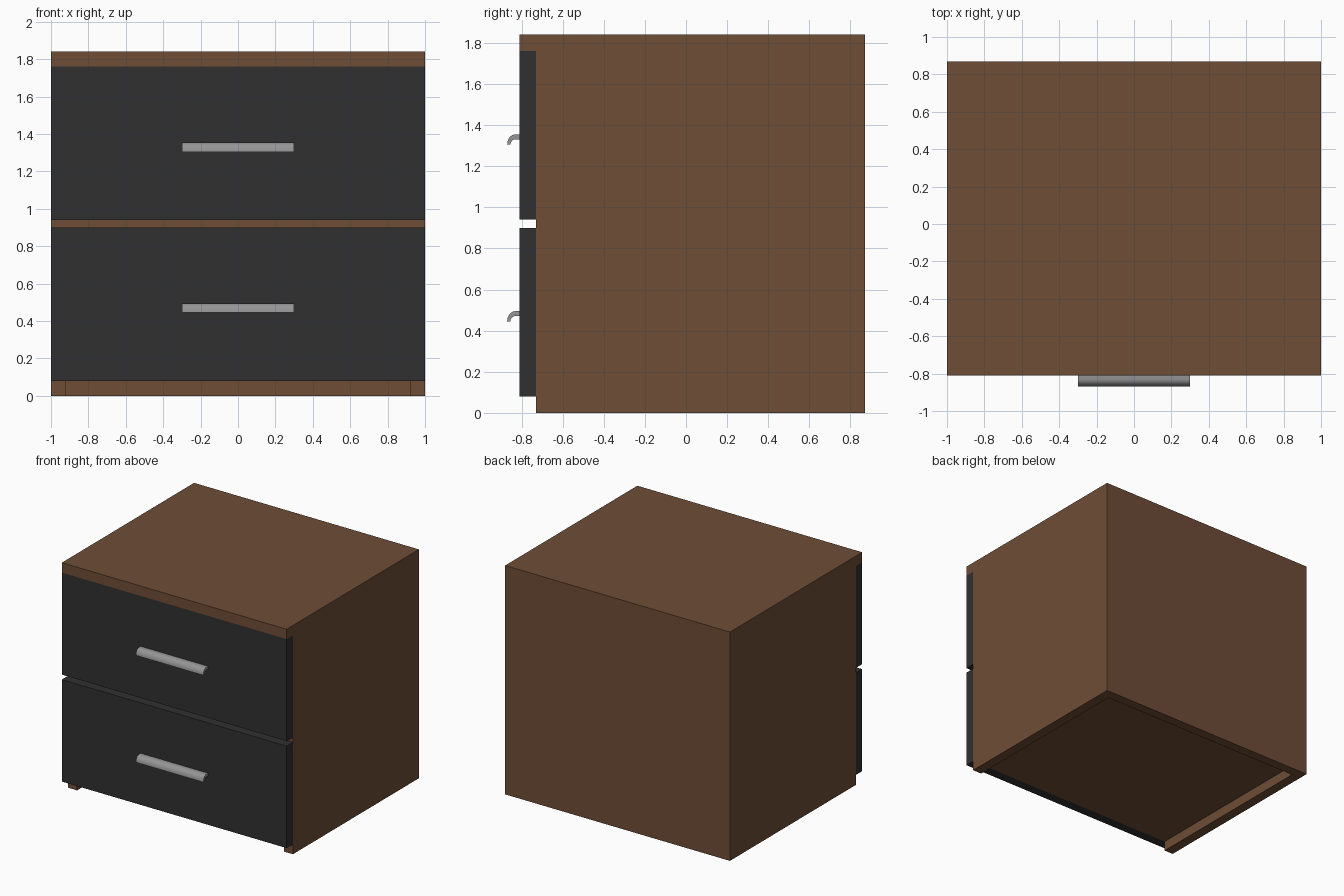
import bpy, bmesh, math

if "Cube" in bpy.data.objects:
    bpy.data.objects.remove(bpy.data.objects["Cube"])


def material(name, rgb):
    m = bpy.data.materials.new(name)
    m.diffuse_color = (*rgb, 1.0)
    m.use_nodes = True
    m.node_tree.nodes["Principled BSDF"].inputs["Base Color"].default_value = m.diffuse_color
    return m


WOOD = material("brown wood", (0.156, 0.074, 0.037))
DARK = material("charcoal front", (0.030, 0.030, 0.030))
METAL = material("grey metal", (0.30, 0.30, 0.30))


def finish(name, bm, mat):
    bmesh.ops.recalc_face_normals(bm, faces=bm.faces)
    me = bpy.data.meshes.new(name)
    bm.to_mesh(me)
    bm.free()
    me.materials.append(mat)
    ob = bpy.data.objects.new(name, me)
    bpy.context.scene.collection.objects.link(ob)
    return ob


def box(name, x0, x1, y0, y1, z0, z1, mat):
    bm = bmesh.new()
    bmesh.ops.create_cube(bm, size=1.0)
    for v in bm.verts:
        v.co = (x1 if v.co.x > 0 else x0,
                y1 if v.co.y > 0 else y0,
                z1 if v.co.z > 0 else z0)
    return finish(name, bm, mat)


T = 0.08                      # board thickness
FRONT, CARCASS, BACK = -0.81, -0.73, 0.87
TOP = 1.84

# Carcass: top, sides, back, raised floor and divider
box("top_board", -1, 1, FRONT, BACK, TOP - T, TOP, WOOD)
for side, x in (("left", -1.0), ("right", 1.0 - T)):
    box(side + "_side", x, x + T, CARCASS, BACK, 0, TOP - T, WOOD)
box("back_board", -1 + T, 1 - T, BACK - T, BACK, 0, TOP - T, WOOD)
box("floor_board", -1 + T, 1 - T, CARCASS, BACK - T, T, 2 * T, WOOD)
box("divider_board", -1 + T, 1 - T, CARCASS, BACK - T, 0.88, 0.96, WOOD)


def handle(name, top):
    """Hooked strip: flat at the drawer, curling down at the front."""
    bm = bmesh.new()
    n = 8
    cy, cz = -0.83, top - 0.05
    angles = [math.pi / 2 * (1 + i / n) for i in range(n + 1)]
    outer = [(cy + 0.04 * math.cos(a), cz + 0.05 * math.sin(a)) for a in angles]
    inner = [(cy + 0.024 * math.cos(a), cz + 0.026 * math.sin(a)) for a in angles]
    profile = [(FRONT, top)] + outer + inner[::-1] + [(FRONT, cz + 0.026)]
    face = bm.faces.new([bm.verts.new((-0.3, y, z)) for y, z in profile])
    ext = bmesh.ops.extrude_face_region(bm, geom=[face], use_keep_orig=True)
    verts = [g for g in ext["geom"] if isinstance(g, bmesh.types.BMVert)]
    bmesh.ops.translate(bm, verts=verts, vec=(0.6, 0, 0))
    ob = finish(name, bm, METAL)
    bpy.context.view_layer.objects.active = ob
    ob.select_set(True)
    bpy.ops.object.shade_smooth_by_angle(angle=math.radians(35))
    ob.select_set(False)


# Two drawer fronts with handles
for label, z in (("lower", 0.08), ("upper", 0.94)):
    box(label + "_drawer_front", -1, 1, FRONT, CARCASS, z, z + 0.82, DARK)
    handle(label + "_drawer_handle", z + 0.415)
